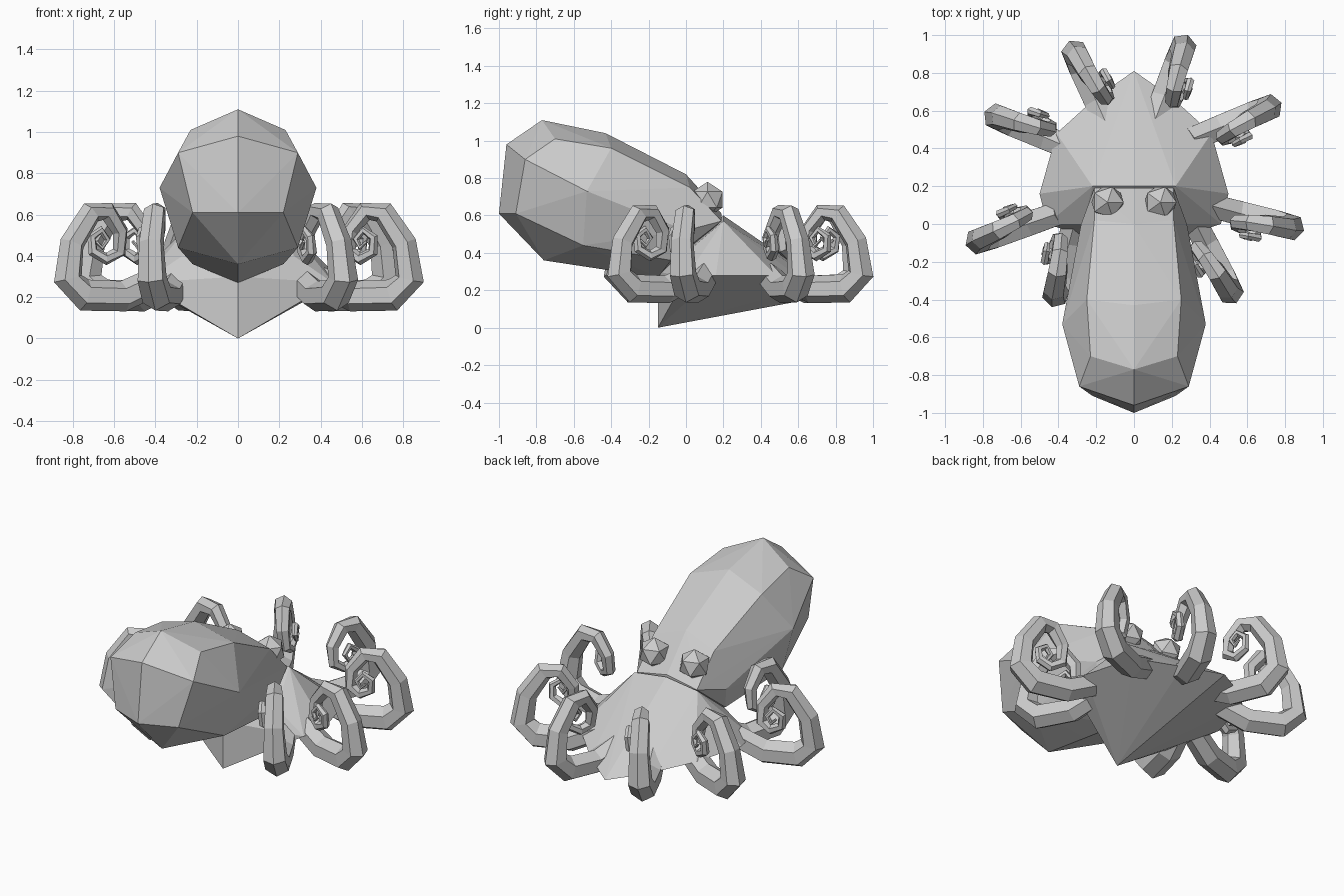
import bpy, bmesh, math
from mathutils import Vector

if "Cube" in bpy.data.objects:
    bpy.data.objects.remove(bpy.data.objects["Cube"])


def finish(name, bm):
    bmesh.ops.recalc_face_normals(bm, faces=bm.faces)
    me = bpy.data.meshes.new(name)
    bm.to_mesh(me)
    bm.free()
    ob = bpy.data.objects.new(name, me)
    bpy.context.collection.objects.link(ob)
    return ob


def mirrored_hull(name, half):
    """Faceted convex form from the points of its right half."""
    bm = bmesh.new()
    for x, y, z in half:
        bm.verts.new((x, y, z))
        if x:
            bm.verts.new((-x, y, z))
    res = bmesh.ops.convex_hull(bm, input=bm.verts)
    loose = [v for v in bm.verts if not v.link_faces]
    bmesh.ops.delete(bm, geom=loose, context='VERTS')
    return finish(name, bm)


# Mantle: rear cap, widest ring, shoulder ring, neck
mirrored_hull("mantle", [
    (0, -0.96, 0.98), (0.29, -0.86, 0.90), (0.22, -0.91, 0.61), (0, -1.0, 0.61),
    (0, -0.77, 1.11), (0.23, -0.70, 1.01), (0.29, -0.55, 0.44), (0, -0.76, 0.36),
    (0, -0.43, 1.04), (0.25, -0.40, 0.96), (0.38, -0.53, 0.73), (0, -0.43, 0.31),
    (0, 0.0, 0.82), (0.21, 0.02, 0.75), (0.28, 0.0, 0.52), (0.22, -0.08, 0.36),
    (0, -0.15, 0.27), (0, 0.19, 0.61), (0.21, 0.19, 0.57)])

# Skirt joining the arms, with a keeled underside
mirrored_hull("skirt", [
    (0, 0.20, 0.60), (0.22, 0.20, 0.57), (0.27, 0.0, 0.40), (0, -0.15, 0.30),
    (0.50, 0.16, 0.28), (0.46, 0.0, 0.27), (0.41, 0.48, 0.28),
    (0.20, 0.67, 0.22), (0, 0.81, 0.18), (0, -0.15, 0.0)])

# Eyes
for side in (-1, 1):
    bpy.ops.mesh.primitive_ico_sphere_add(
        subdivisions=1, radius=0.095, location=(side * 0.14, 0.115, 0.685))
    bpy.context.object.name = "eye"

# Arm path: distance from outer tip, height, sideways drift, radius
PATH = [
    (-0.53, 0.28, 0, .07), (-0.36, 0.205, 0, .075), (-0.16, 0.21, 0, .078),
    (-0.075, 0.29, 0, .073), (-0.10, 0.46, .01, .062), (-0.20, 0.61, .02, .056),
    (-0.29, 0.615, .035, .047), (-0.36, 0.52, .05, .04), (-0.36, 0.42, .065, .035),
    (-0.30, 0.385, .08, .03), (-0.235, 0.42, .09, .026), (-0.23, 0.49, .10, .023),
    (-0.28, 0.525, .105, .02), (-0.315, 0.48, .11, .017), (-0.29, 0.44, .115, .014),
    (-0.26, 0.47, .12, .008)]


def arm(tip, degrees):
    a = math.radians(degrees)
    out = Vector((math.cos(a), math.sin(a), 0))
    right = Vector((math.sin(a), -math.cos(a), 0))
    base = Vector((tip[0], tip[1], 0))
    pts = [base + out * s + right * (o - 0.015) + Vector((0, 0, z))
           for s, z, o, r in PATH]
    bm = bmesh.new()
    rings = []
    for i, p in enumerate(pts):
        t = (pts[min(i + 1, len(pts) - 1)] - pts[max(i - 1, 0)]).normalized()
        n = right.cross(t).normalized()
        b = t.cross(n)
        r = PATH[i][3]
        rings.append([bm.verts.new(p + r * (n * math.cos(k * math.pi / 3)
                                            + b * math.sin(k * math.pi / 3)))
                      for k in range(6)])
    for lo, hi in zip(rings, rings[1:]):
        for k in range(6):
            j = (k + 1) % 6
            bm.faces.new((lo[k], lo[j], hi[j], hi[k]))
    bm.faces.new(rings[0])
    bm.faces.new(rings[-1])
    finish("arm", bm)


# Eight curled arms
for tip, deg in [
        ((0.30, 1.0), 69), ((0.79, 0.63), 22), ((0.90, -0.05), -15),
        ((0.53, -0.43), -63), ((-0.45, -0.44), -105), ((-0.90, -0.10), 199),
        ((-0.79, 0.61), 157), ((-0.33, 0.98), 114)]:
    arm(tip, deg)
